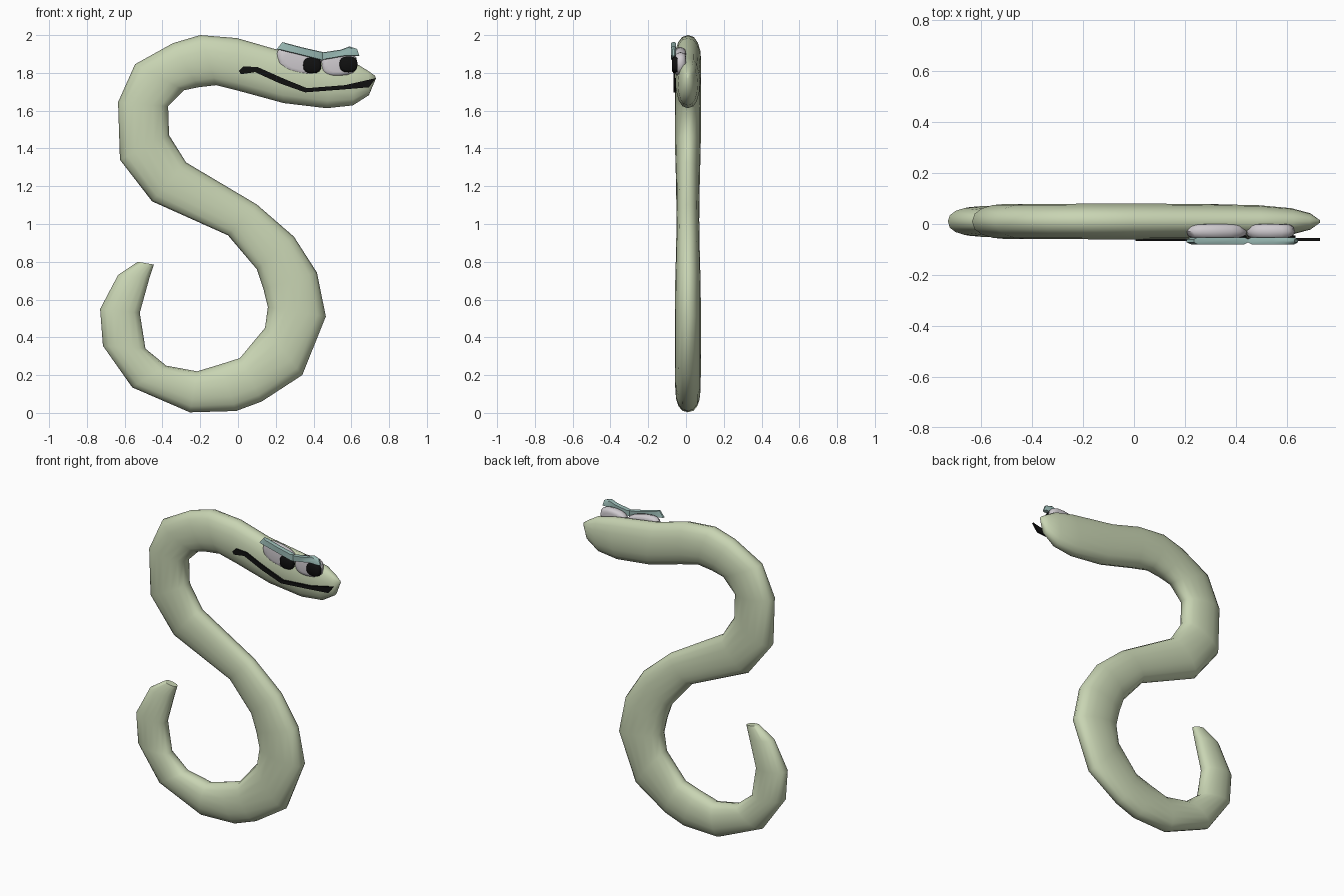
import bpy, bmesh, math


def material(name, rgb):
    m = bpy.data.materials.new(name)
    m.diffuse_color = (*rgb, 1)
    return m


GREEN = material("body_green", (0.58, 0.66, 0.45))
TEAL = material("brow_teal", (0.31, 0.47, 0.44))
BLACK = material("black", (0.005, 0.005, 0.005))
GREY = material("eye_grey", (0.62, 0.59, 0.62))


def loft(name, rings, mat, angle):
    """Skin a list of equal-length rings and cap both ends."""
    bm = bmesh.new()
    loops = [[bm.verts.new(p) for p in r] for r in rings]
    n = len(loops[0])
    for a, b in zip(loops, loops[1:]):
        for i in range(n):
            j = (i + 1) % n
            bm.faces.new((a[i], a[j], b[j], b[i]))
    bm.faces.new(loops[0][::-1])
    bm.faces.new(loops[-1])
    bmesh.ops.remove_doubles(bm, verts=bm.verts, dist=1e-5)
    bmesh.ops.recalc_face_normals(bm, faces=bm.faces)
    me = bpy.data.meshes.new(name)
    bm.to_mesh(me)
    bm.free()
    ob = bpy.data.objects.new(name, me)
    bpy.context.collection.objects.link(ob)
    me.materials.append(mat)
    bpy.ops.object.select_all(action='DESELECT')
    ob.select_set(True)
    bpy.context.view_layer.objects.active = ob
    bpy.ops.object.shade_smooth_by_angle(angle=math.radians(angle))
    return ob


def pillow(name, outline, front, back, mat, levels, angle=50):
    """Front-view outline given thickness; levels are (depth fraction, scale)."""
    cx = sum(p[0] for p in outline) / len(outline)
    cz = sum(p[1] for p in outline) / len(outline)
    rings = [[(cx + (x - cx) * s, front + (back - front) * t, cz + (z - cz) * s)
              for x, z in outline] for t, s in levels]
    return loft(name, rings, mat, angle)


def oval(cx, cz, rx, rz, tilt=0, n=16):
    pts = []
    for k in range(n):
        a = 2 * math.pi * k / n
        u = rx * math.copysign(abs(math.cos(a)) ** 0.75, math.cos(a))
        v = rz * math.copysign(abs(math.sin(a)) ** 0.75, math.sin(a))
        pts.append((cx + u, cz + v + tilt * u))
    return pts


# Body sections from tail to nose: both edges in the front view, half depth
SECTIONS = [
    (-0.53, 0.80, -0.445, 0.785, 0.022),
    (-0.635, 0.73, -0.47, 0.71, 0.045),
    (-0.73, 0.55, -0.52, 0.53, 0.056),
    (-0.715, 0.355, -0.49, 0.34, 0.060),
    (-0.56, 0.135, -0.38, 0.25, 0.063),
    (-0.255, 0.003, -0.217, 0.22, 0.066),
    (-0.01, 0.01, -0.10, 0.255, 0.067),
    (0.125, 0.06, 0.01, 0.29, 0.068),
    (0.34, 0.20, 0.143, 0.45, 0.069),
    (0.465, 0.51, 0.158, 0.56, 0.069),
    (0.418, 0.743, 0.135, 0.655, 0.067),
    (0.296, 0.933, 0.10, 0.76, 0.063),
    (0.10, 1.103, -0.053, 0.94, 0.060),
    (-0.275, 1.326, -0.455, 1.12, 0.063),
    (-0.365, 1.47, -0.625, 1.34, 0.068),
    (-0.37, 1.623, -0.635, 1.645, 0.069),
    (-0.286, 1.708, -0.545, 1.846, 0.069),
    (-0.21, 1.724, -0.345, 1.957, 0.069),
    (-0.116, 1.735, -0.20, 2.0, 0.070),
    (0.0, 1.706, -0.005, 1.984, 0.070),
    (0.243, 1.64, 0.196, 1.926, 0.069),
    (0.47, 1.613, 0.50, 1.88, 0.064),
    (0.608, 1.628, 0.625, 1.85, 0.052),
    (0.693, 1.682, 0.69, 1.81, 0.032),
    (0.73, 1.77, 0.725, 1.785, 0.006),
]
rings = []
for ax, az, bx, bz, d in SECTIONS:
    ring = []
    for k in range(16):
        a = 2 * math.pi * k / 16
        c, s = math.cos(a), math.sin(a)
        s = math.copysign(abs(s) ** 0.85, s)
        ring.append(((ax + bx) / 2 + (ax - bx) / 2 * c, 0.01 + d * s,
                     (az + bz) / 2 + (az - bz) / 2 * c))
    rings.append(ring)
loft("body", rings, GREEN, 60)

# Mouth line
SLAB = [(0, 1), (1, 1)]
MOUTH = [(0.005, 1.81), (0.03, 1.835), (0.106, 1.83), (0.25, 1.766),
         (0.365, 1.719), (0.566, 1.735), (0.73, 1.772), (0.693, 1.724),
         (0.566, 1.713), (0.355, 1.697), (0.22, 1.745), (0.09, 1.804), (0.016, 1.793)]
pillow("mouth", MOUTH, -0.066, -0.054, BLACK, SLAB, 30)

# Eyes
ROUND = [(0, 0.6), (0.04, 0.78), (0.16, 0.91), (0.5, 1), (0.84, 0.91), (0.96, 0.78), (1, 0.6)]
pillow("eye_rear", oval(0.325, 1.86, 0.122, 0.07, -0.19), -0.058, 0.0, GREY, ROUND)
pillow("eye_front", oval(0.535, 1.845, 0.097, 0.065, 0.06), -0.058, 0.0, GREY, ROUND)

# Pupils
DISC = [(0, 0.75), (0.2, 0.93), (0.5, 1), (1, 1)]
for name, x, z in (("pupil_rear", 0.393, 1.84), ("pupil_front", 0.585, 1.845)):
    pillow(name, oval(x, z, 0.048, 0.042), -0.074, -0.045, BLACK, DISC)

# Brows
BEVEL = [(0, 0.85), (0.3, 1), (0.7, 1), (1, 0.85)]
REAR = [(0.205, 1.925), (0.235, 1.963), (0.34, 1.935), (0.45, 1.91),
        (0.45, 1.865), (0.33, 1.895)]
FRONT = [(0.445, 1.868), (0.445, 1.908), (0.545, 1.923), (0.59, 1.94),
         (0.63, 1.927), (0.643, 1.89), (0.57, 1.89)]
pillow("brow_rear", REAR, -0.08, -0.052, TEAL, BEVEL)
pillow("brow_front", FRONT, -0.08, -0.052, TEAL, BEVEL)
